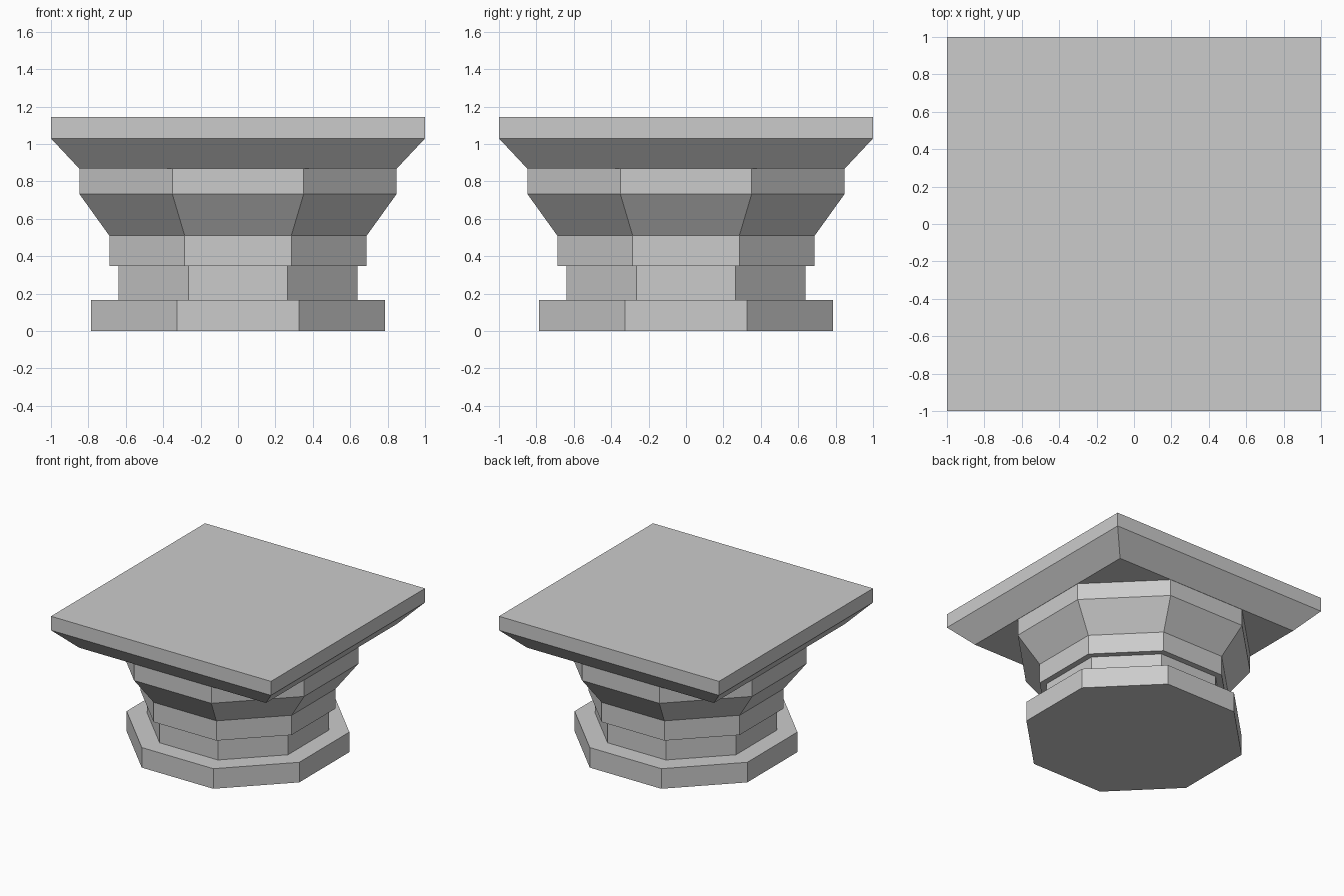
import bpy, bmesh, math

if "Cube" in bpy.data.objects:
    bpy.data.objects.remove(bpy.data.objects["Cube"])


def prism_stack(name, sides, profile):
    """Closed solid of stacked regular rings; profile is (apothem, z) pairs."""
    bm = bmesh.new()
    rings = []
    for apothem, z in profile:
        r = apothem / math.cos(math.pi / sides)
        rings.append([bm.verts.new((r * math.cos((i + 0.5) * math.tau / sides),
                                    r * math.sin((i + 0.5) * math.tau / sides), z))
                      for i in range(sides)])
    for low, high in zip(rings, rings[1:]):
        for i in range(sides):
            j = (i + 1) % sides
            bm.faces.new((low[i], low[j], high[j], high[i]))
    bm.faces.new(rings[0][::-1])
    bm.faces.new(rings[-1])
    bmesh.ops.recalc_face_normals(bm, faces=bm.faces)
    mesh = bpy.data.meshes.new(name)
    bm.to_mesh(mesh)
    bm.free()
    obj = bpy.data.objects.new(name, mesh)
    bpy.context.collection.objects.link(obj)
    return obj


# Octagonal body: foot, recessed neck, collar and flared bell
prism_stack("octagonal_body", 8, [
    (0.785, 0.0), (0.785, 0.165),
    (0.64, 0.165), (0.64, 0.348),
    (0.688, 0.348), (0.688, 0.51),
    (0.848, 0.733), (0.848, 0.87),
])

# Square top slab with chamfered underside
prism_stack("square_slab", 4, [(0.85, 0.87), (1.0, 1.03), (1.0, 1.145)])
